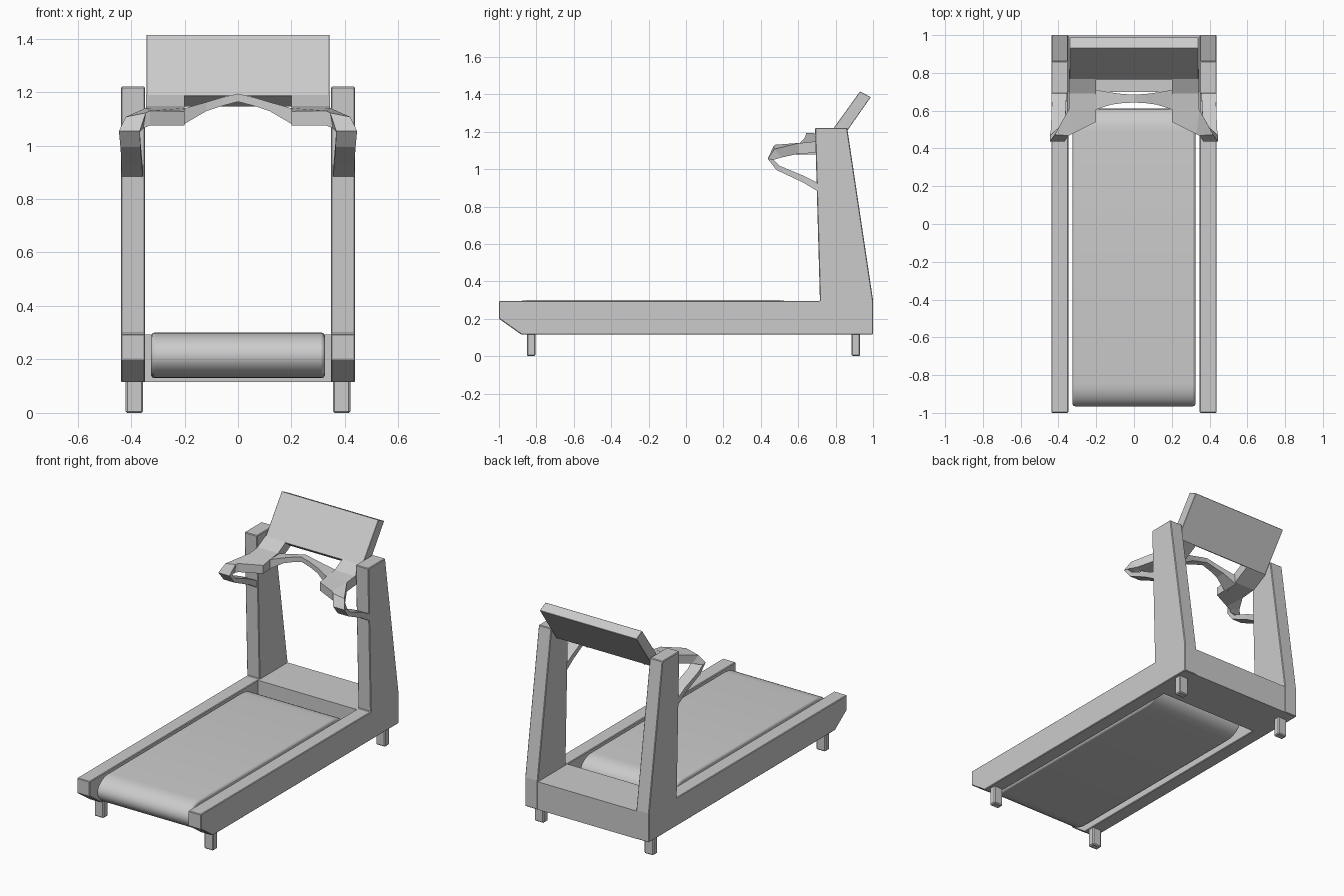
import bpy, bmesh, math

if "Cube" in bpy.data.objects:
    bpy.data.objects.remove(bpy.data.objects["Cube"])


def finish(name, bm, bevel=0.0, smooth=False):
    bmesh.ops.recalc_face_normals(bm, faces=bm.faces[:])
    me = bpy.data.meshes.new(name)
    bm.to_mesh(me)
    bm.free()
    ob = bpy.data.objects.new(name, me)
    bpy.context.collection.objects.link(ob)
    if bevel:
        m = ob.modifiers.new("Bevel", 'BEVEL')
        m.width = bevel
        m.segments = 2 if smooth else 1
        m.limit_method = 'ANGLE'
        m.angle_limit = math.radians(40)
    if smooth:
        bpy.ops.object.select_all(action='DESELECT')
        ob.select_set(True)
        bpy.context.view_layer.objects.active = ob
        bpy.ops.object.shade_smooth_by_angle(angle=math.radians(35))
    return ob


def mirror(ob):
    ob.modifiers.new("Mirror", 'MIRROR')
    return ob


def loft(name, sections, **kw):
    """Skin matching rings of points and cap both ends."""
    bm = bmesh.new()
    rings = [[bm.verts.new(p) for p in s] for s in sections]
    n = len(rings[0])
    for a, b in zip(rings, rings[1:]):
        for i in range(n):
            j = (i + 1) % n
            bm.faces.new((a[i], a[j], b[j], b[i]))
    bm.faces.new(rings[0])
    bm.faces.new(rings[-1])
    return finish(name, bm, **kw)


def extrude_x(name, profile, x0, x1, **kw):
    """Extrude a side (y, z) profile across x."""
    return loft(name, [[(x, y, z) for y, z in profile] for x in (x0, x1)], **kw)


def box(y0, y1, z0, z1):
    return [(y0, z0), (y1, z0), (y1, z1), (y0, z1)]


# Side rails with uprights in a single outline
side = [(-1, 0.295), (-1, 0.2), (-0.88, 0.115), (1, 0.115), (1, 0.3),
        (0.862, 1.22), (0.69, 1.22), (0.716, 0.295)]
mirror(extrude_x("side_frame", side, 0.348, 0.438, bevel=0.004))

# Motor cover between the rails
extrude_x("motor_cover", box(0.70, 0.998, 0.115, 0.293), -0.36, 0.36)

# Feet
for label, y in (("front", -0.828), ("rear", 0.908)):
    mirror(extrude_x(label + "_foot", box(y - 0.023, y + 0.023, 0, 0.13),
                     0.355, 0.42, bevel=0.006))

# Running belt with rounded ends
belt = []
for cy, start in ((0.49, -90), (-0.843, 90)):
    for k in range(13):
        t = math.radians(start + 15 * k)
        belt.append((cy + 0.122 * math.cos(t), 0.215 + 0.085 * math.sin(t)))
extrude_x("running_belt", belt, -0.325, 0.325, bevel=0.012, smooth=True)

# Tilted console panel
panel = [(0.93, 1.415), (0.765, 1.185), (0.82, 1.145), (0.988, 1.385)]
extrude_x("console_panel", panel, -0.342, 0.342, bevel=0.002)

# Arms carrying the console forward
arm = [(0.60, 1.138), (0.69, 1.148), (0.768, 1.189), (0.82, 1.148),
       (0.71, 1.09), (0.60, 1.08)]
mirror(extrude_x("console_arm", arm, 0.2, 0.345))


# Looped side handles: up from the upright, round the tip, into the arm
def ring(x0, x1, outside, inside):
    return [(x0, *outside), (x1, *outside), (x1, *inside), (x0, *inside)]


handle = [
    ring(0.355, 0.438, (0.72, 0.872), (0.72, 0.918)),
    ring(0.36, 0.435, (0.623, 0.93), (0.634, 0.962)),
    ring(0.365, 0.44, (0.484, 0.995), (0.50, 1.018)),
    ring(0.367, 0.445, (0.437, 1.055), (0.468, 1.05)),
    [(0.345, 0.468, 1.122), (0.42, 0.473, 1.107),
     (0.40, 0.51, 1.062), (0.355, 0.475, 1.064)],
    [(0.33, 0.475, 1.13), (0.346, 0.605, 1.14),
     (0.346, 0.605, 1.083), (0.33, 0.475, 1.075)],
    [(0.2, 0.54, 1.128), (0.2, 0.62, 1.14),
     (0.2, 0.62, 1.08), (0.2, 0.54, 1.075)],
]
mirror(loft("side_handle", handle))

# Arched centre grip between the arms: x, front y, back y, bottom z, top z
half = [(0.205, 0.605, 0.71, 1.078, 1.138), (0.12, 0.632, 0.696, 1.128, 1.162),
        (0.06, 0.64, 0.688, 1.148, 1.18)]
stations = ([(-s[0], *s[1:]) for s in half]
            + [(0, 0.643, 0.685, 1.164, 1.194)] + half[::-1])
loft("centre_grip", [[(x, f, b), (x, f, t), (x, k, t), (x, k, b)]
                     for x, f, k, b, t in stations])
